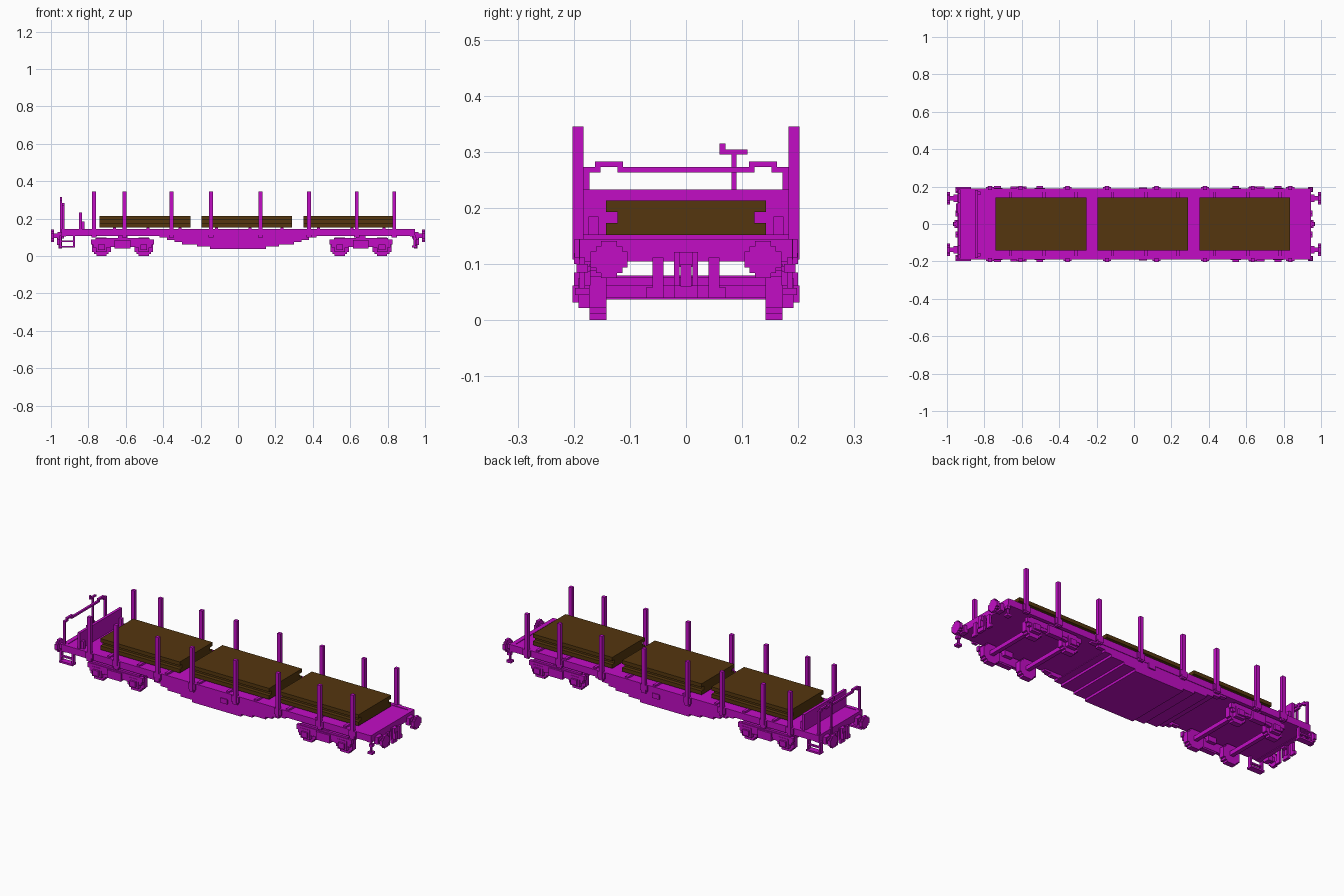
import bpy, bmesh, math
from mathutils import Matrix, Vector

cube = bpy.data.objects.get("Cube")
if cube:
    bpy.data.objects.remove(cube, do_unlink=True)


def make_material(name, rgb):
    m = bpy.data.materials.new(name)
    m.use_nodes = True
    col = (*rgb, 1.0)
    m.diffuse_color = col
    bsdf = next(n for n in m.node_tree.nodes if n.type == 'BSDF_PRINCIPLED')
    bsdf.inputs["Base Color"].default_value = col
    return m


magenta = make_material("magenta paint", (0.54, 0.004, 0.56))
brown = make_material("dark brown wood", (0.089, 0.037, 0.0045))


def build(name, boxes, mat=magenta):
    """One object from boxes given as (x0, x1, y0, y1, z0, z1)."""
    bm = bmesh.new()
    for x0, x1, y0, y1, z0, z1 in boxes:
        mid = Vector(((x0 + x1) / 2, (y0 + y1) / 2, (z0 + z1) / 2))
        size = Matrix.Diagonal((abs(x1 - x0), abs(y1 - y0), abs(z1 - z0), 1))
        bmesh.ops.create_cube(bm, size=1, matrix=Matrix.Translation(mid) @ size)
    me = bpy.data.meshes.new(name)
    bm.to_mesh(me)
    bm.free()
    me.materials.append(mat)
    ob = bpy.data.objects.new(name, me)
    bpy.context.collection.objects.link(ob)
    return ob


def both_sides(boxes):
    """Repeat boxes mirrored across the long centre line."""
    return boxes + [(a, b, -d, -c, e, f) for a, b, c, d, e, f in boxes]


def stepped_disc(c, z, r, lo, hi, axis, rows=9):
    """Blocky disc around (c, z), thick from lo to hi along the axis."""
    h = 2 * r / rows
    out = []
    for i in range(rows):
        zc = -r + (i + 0.5) * h
        w = max(h / 2, round(math.sqrt(r * r - zc * zc) / h - 0.5) * h + h / 2)
        w = min(w, r)
        span = (c - w, c + w)
        zz = (z + zc - h / 2, z + zc + h / 2)
        out.append((*span, lo, hi, *zz) if axis == 'y' else (lo, hi, *span, *zz))
    return out


# Deck with side sills and raised edge strips
build("deck", [(-0.93, 0.93, -0.183, 0.183, 0.108, 0.142)])
build("side_sills", both_sides([(-0.935, 0.935, 0.17, 0.191, 0.108, 0.145)]))
build("end_beams", [(s * 0.92, s * 0.945, -0.19, 0.19, 0.105, 0.145) for s in (-1, 1)])

# Stepped belly: side plates above, closed trough below
steps = [(0.42, 0.098), (0.38, 0.087), (0.34, 0.075), (0.30, 0.062), (0.22, 0.05), (0.15, 0.037)]
plates, trough = [], []
top = 0.109
for half, low in steps:
    plates.append((-half, half, 0.165, 0.188, low, top))
    if low < 0.08:
        trough.append((-half, half, -0.166, 0.166, low, min(top, 0.08)))
    top = low
build("belly_side_plates", both_sides(plates))
build("belly_trough", trough)
build("side_label_boxes", both_sides([(0.028, 0.07, 0.187, 0.195, 0.085, 0.112)]))

# Stakes and their sockets
stakes = (-0.77, -0.607, -0.355, -0.145, 0.12, 0.38, 0.635, 0.835)
build("stakes", both_sides([(x - 0.01, x + 0.01, 0.183, 0.202, 0.108, 0.345) for x in stakes]))
build("stake_sockets", both_sides(
    [(x - 0.022, x + 0.022, 0.188, 0.199, 0.112, 0.145) for x in stakes]
    + [(x - 0.014, x + 0.014, 0.185, 0.2, 0.1, 0.12) for x in stakes]))

# Board stacks on cross bearers
bearers = []
for i, x0 in enumerate((-0.74, -0.195, 0.35)):
    x1 = x0 + 0.485
    build(f"board_stack_{i + 1}", [
        (x0, x1, -0.143, 0.143, 0.152, 0.173),
        (x0, x1, -0.122, 0.122, 0.173, 0.193),
        (x0, x1, -0.143, 0.143, 0.193, 0.213)], brown)
    bearers += [(x0 + d - 0.008, x0 + d + 0.008, -0.183, 0.183, 0.14, 0.153)
                for d in (0.08, 0.26, 0.43)]
build("cross_bearers", bearers)

# End wall with ribs
build("end_wall", [(-0.85, -0.835, -0.183, 0.183, 0.14, 0.233)])
build("end_wall_ribs", [(-0.835, -0.82, y - 0.009, y + 0.009, 0.14, 0.185)
                        for y in (-0.165, 0.165)])

# Handrail with raised shoulders
build("handrail", both_sides([
    (-0.94, -0.928, 0.172, 0.184, 0.14, 0.273),
    (-0.94, -0.928, 0.152, 0.184, 0.263, 0.273),
    (-0.94, -0.928, 0.112, 0.162, 0.273, 0.283),
    (-0.94, -0.928, 0.112, 0.122, 0.263, 0.283)])
    + [(-0.94, -0.928, -0.122, 0.122, 0.263, 0.273)])

# Hand brake crank
build("brake_crank", [
    (-0.952, -0.942, 0.081, 0.09, 0.11, 0.296),
    (-0.952, -0.942, 0.06, 0.11, 0.295, 0.304),
    (-0.952, -0.942, 0.06, 0.07, 0.304, 0.315)])

# Buffers at each end
buffers = []
for s in (-1, 1):
    for y in (-0.137, 0.137):
        buffers += stepped_disc(y, 0.108, 0.033, s * 0.984, s * 1.0, 'x', 7)
        buffers.append((s * 0.95, s * 0.986, y - 0.012, y + 0.012, 0.096, 0.12))
        buffers.append((s * 0.94, s * 0.965, y - 0.02, y + 0.02, 0.088, 0.128))
build("buffers", buffers)

# Couplings and hanging hoses
coupling = []
for s in (-1, 1):
    coupling += [(s * 0.93, s * 0.965, -0.012, 0.012, 0.095, 0.122),
                 (s * 0.95, s * 0.968, -0.01, 0.01, 0.06, 0.1),
                 (s * 0.945, s * 0.96, -0.021, 0.021, 0.04, 0.062)]
    coupling += both_sides([(s * 0.942, s * 0.955, 0.04, 0.06, 0.04, 0.112),
                            (s * 0.942, s * 0.955, 0.055, 0.071, 0.04, 0.058),
                            (s * 0.942, s * 0.952, 0.012, 0.021, 0.055, 0.122)])
build("couplings_and_hoses", coupling)

# Corner steps: framed at the wall end, single hangers at the other
build("framed_steps", both_sides([
    (-0.955, -0.945, 0.172, 0.19, 0.045, 0.11),
    (-0.882, -0.872, 0.172, 0.19, 0.045, 0.11),
    (-0.955, -0.872, 0.165, 0.198, 0.045, 0.055),
    (-0.955, -0.872, 0.178, 0.19, 0.075, 0.083)]))
build("hanger_steps", both_sides([
    (0.938, 0.948, 0.18, 0.19, 0.045, 0.112),
    (0.93, 0.958, 0.172, 0.198, 0.045, 0.057),
    (0.935, 0.955, 0.175, 0.195, 0.085, 0.1)]))

# Bogies: wheels, axles, side frames and springs
for label, cx in (("rear", -0.617), ("front", 0.657)):
    wheels, frame, axles = [], [], []
    for wx in (cx - 0.113, cx + 0.113):
        wheels += stepped_disc(wx, 0.05, 0.05, 0.142, 0.172, 'y')
        axles.append((wx - 0.011, wx + 0.011, -0.145, 0.145, 0.04, 0.062))
        frame += [(wx - 0.028, wx + 0.028, 0.172, 0.192, 0.022, 0.075),
                  (wx - 0.018, wx + 0.018, 0.19, 0.202, 0.032, 0.062),
                  (wx - 0.045, wx + 0.045, 0.172, 0.188, 0.045, 0.065)]
    frame += [(cx - 0.168, cx + 0.168, 0.17, 0.19, 0.062, 0.088),
              (cx - 0.145, cx + 0.145, 0.17, 0.186, 0.085, 0.097),
              (cx - 0.07, cx + 0.07, 0.17, 0.188, 0.048, 0.065),
              (cx - 0.042, cx + 0.042, 0.172, 0.2, 0.04, 0.085),
              (cx - 0.025, cx + 0.025, 0.15, 0.18, 0.08, 0.11)]
    build(f"{label}_bogie_wheels", both_sides(wheels))
    build(f"{label}_bogie_axles", axles)
    build(f"{label}_bogie_frames", both_sides(frame))
